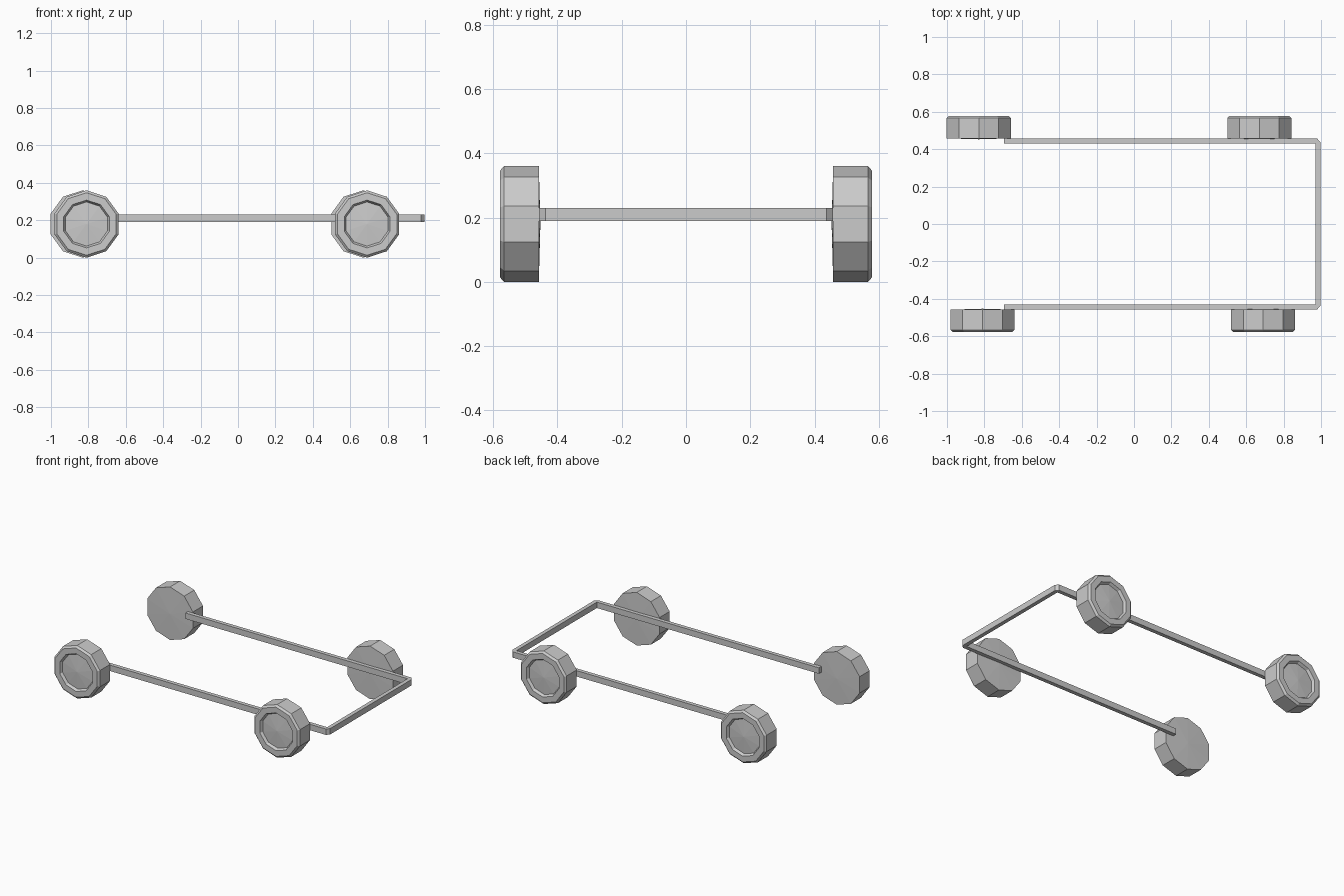
import bpy, bmesh
from math import sin, cos, pi

if "Cube" in bpy.data.objects:
    bpy.data.objects.remove(bpy.data.objects["Cube"])

SIDES = 10


def finish(name, bm):
    bmesh.ops.recalc_face_normals(bm, faces=bm.faces)
    mesh = bpy.data.meshes.new(name)
    bm.to_mesh(mesh)
    bm.free()
    obj = bpy.data.objects.new(name, mesh)
    bpy.context.collection.objects.link(obj)
    return obj


def wheel(name, x, side):
    # Radius and distance from the centre line, from the inner cap to the hub
    profile = [(0.18, 0.458), (0.18, 0.566), (0.167, 0.578),
               (0.128, 0.578), (0.118, 0.56)]
    bm = bmesh.new()
    rings = []
    for r, y in profile:
        ring = []
        for i in range(SIDES):
            a = pi / 2 + 2 * pi * i / SIDES
            ring.append(bm.verts.new((x + r * cos(a), side * y, 0.18 + r * sin(a))))
        rings.append(ring)
    inner = bm.verts.new((x, side * 0.453, 0.18))
    hub = bm.verts.new((x, side * 0.568, 0.18))
    for i in range(SIDES):
        j = (i + 1) % SIDES
        for a, b in zip(rings, rings[1:]):
            bm.faces.new((a[i], a[j], b[j], b[i]))
        bm.faces.new((inner, rings[0][i], rings[0][j]))
        bm.faces.new((hub, rings[-1][i], rings[-1][j]))
    return finish(name, bm)


# Four wheels, the back pair set slightly further left
for label, x in (("left", -0.81), ("right", 0.69)):
    wheel("front_" + label + "_wheel", x, -1)
    wheel("back_" + label + "_wheel", x - 0.02, 1)

# U-shaped frame bar with chamfered outer corners
half = [(-0.695, 0.43), (-0.695, 0.457), (0.979, 0.457), (0.997, 0.437)]
outline = half + [(x, -y) for x, y in reversed(half)] + [(0.97, -0.43), (0.97, 0.43)]
bm = bmesh.new()
face = bm.faces.new([bm.verts.new((x, y, 0.19)) for x, y in outline])
new = bmesh.ops.extrude_face_region(bm, geom=[face], use_keep_orig=True)["geom"]
bmesh.ops.translate(bm, vec=(0, 0, 0.04),
                    verts=[g for g in new if isinstance(g, bmesh.types.BMVert)])
finish("frame_bar", bm)
